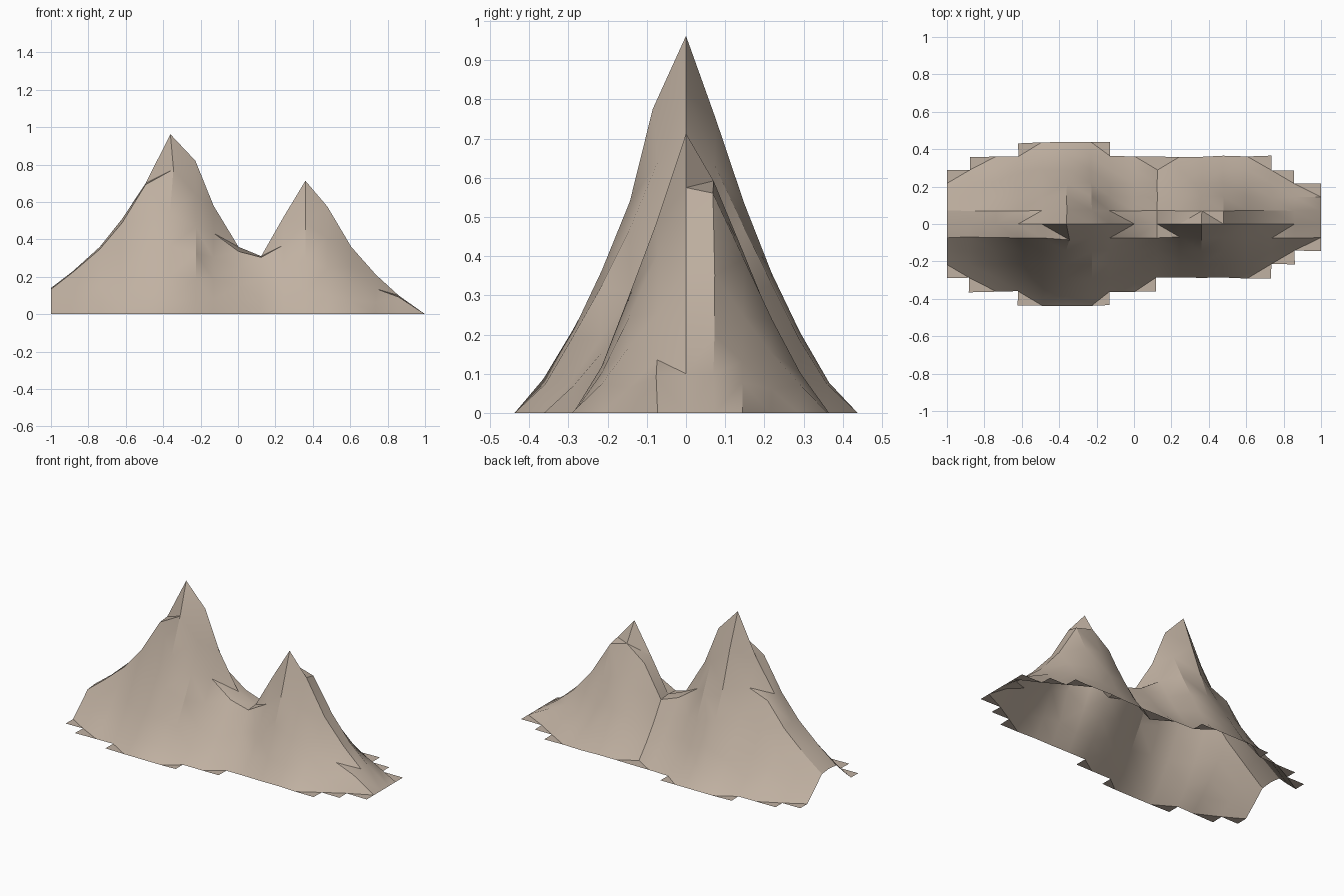
import bpy, bmesh, math, random

cube = bpy.data.objects.get("Cube")
if cube:
    bpy.data.objects.remove(cube, do_unlink=True)
random.seed(4)

# Ridge stations, ridge heights, and slope widths in rows on each side
XS = [-1, -.88, -.74, -.62, -.49, -.367, -.23, -.13, 0, .118, .24, .357, .475, .6, .73, .865, 1]
RIDGE = [.14, .23, .36, .51, .70, .962, .82, .58, .36, .31, .52, .713, .575, .36, .21, .10, 0]
FRONT = [3, 4, 5, 5, 6, 6, 6, 5, 5, 4, 4, 4, 4, 4, 3, 2, 1]
BACK = [3, 4, 5, 5, 6, 6, 6, 5, 5, 4, 5, 5, 5, 5, 4, 3, 2]
# Width in rows of the level crest on each side, by station
FRONT_CREST = {0: .9, 1: .9, 2: .9, 3: .9, 4: .9, 8: .8, 9: .9, 15: .9}
BACK_CREST = {0: .9, 1: .9, 2: .9, 3: .9, 8: .8, 9: .9, 10: .9, 11: .4,
              12: .9, 13: .9, 14: .9, 15: 1.7}
ROW = 0.0724
ROWS = range(-6, 7)


def reach(i, j):
    return FRONT[i] if j < 0 else BACK[i]


def height(i, j):
    # Tall sections are concave, low ones nearly straight
    crest = (FRONT_CREST if j < 0 else BACK_CREST).get(i, 0)
    t = max(0, abs(j) - crest) / (reach(i, j) - crest)
    return RIDGE[i] * (1 - t) ** (1 + .42 * RIDGE[i]) if t < 1 else 0


# Rock colour
stone = bpy.data.materials.new("warm_stone")
stone.diffuse_color = (.53, .44, .36, 1)
stone.use_nodes = True
stone.node_tree.nodes["Principled BSDF"].inputs["Base Color"].default_value = stone.diffuse_color

# Points of the slopes, slightly roughened away from the ridge
bm = bmesh.new()
grid = {}
for i, x in enumerate(XS):
    for j in ROWS:
        z, y = height(i, j), j * ROW
        if j and 0 < i < len(XS) - 1:
            x += random.uniform(-.003, .003)
            y += random.uniform(-.004, .004)
            z *= random.uniform(.98, 1.02)
        grid[i, j] = bm.verts.new((x, y, z))

# Rocky shoulder below the main summit
grid[5, -1].co = (-.345, -.085, .775)

# Triangles of the open shell, split along the more level diagonal
for i in range(len(XS) - 1):
    for j in ROWS[:-1]:
        a, b, c, d = grid[i, j], grid[i + 1, j], grid[i + 1, j + 1], grid[i, j + 1]
        side = j if j < 0 else j + 1
        if max(abs(j), abs(j + 1)) > max(reach(i, side), reach(i + 1, side)):
            continue
        if abs(a.co.z - c.co.z) < abs(b.co.z - d.co.z):
            tris = ((a, b, c), (a, c, d))
        else:
            tris = ((a, b, d), (b, c, d))
        for tri in tris:
            bm.faces.new(tri)
bmesh.ops.delete(bm, geom=[v for v in bm.verts if not v.link_faces], context='VERTS')

mesh = bpy.data.meshes.new("mountain_ridge")
bm.to_mesh(mesh)
bm.free()
mesh.materials.append(stone)
ridge = bpy.data.objects.new("mountain_ridge", mesh)
bpy.context.collection.objects.link(ridge)

# Soft slopes with crisp ridge lines
bpy.ops.object.select_all(action='DESELECT')
ridge.select_set(True)
bpy.context.view_layer.objects.active = ridge
bpy.ops.object.shade_smooth_by_angle(angle=math.radians(30))
